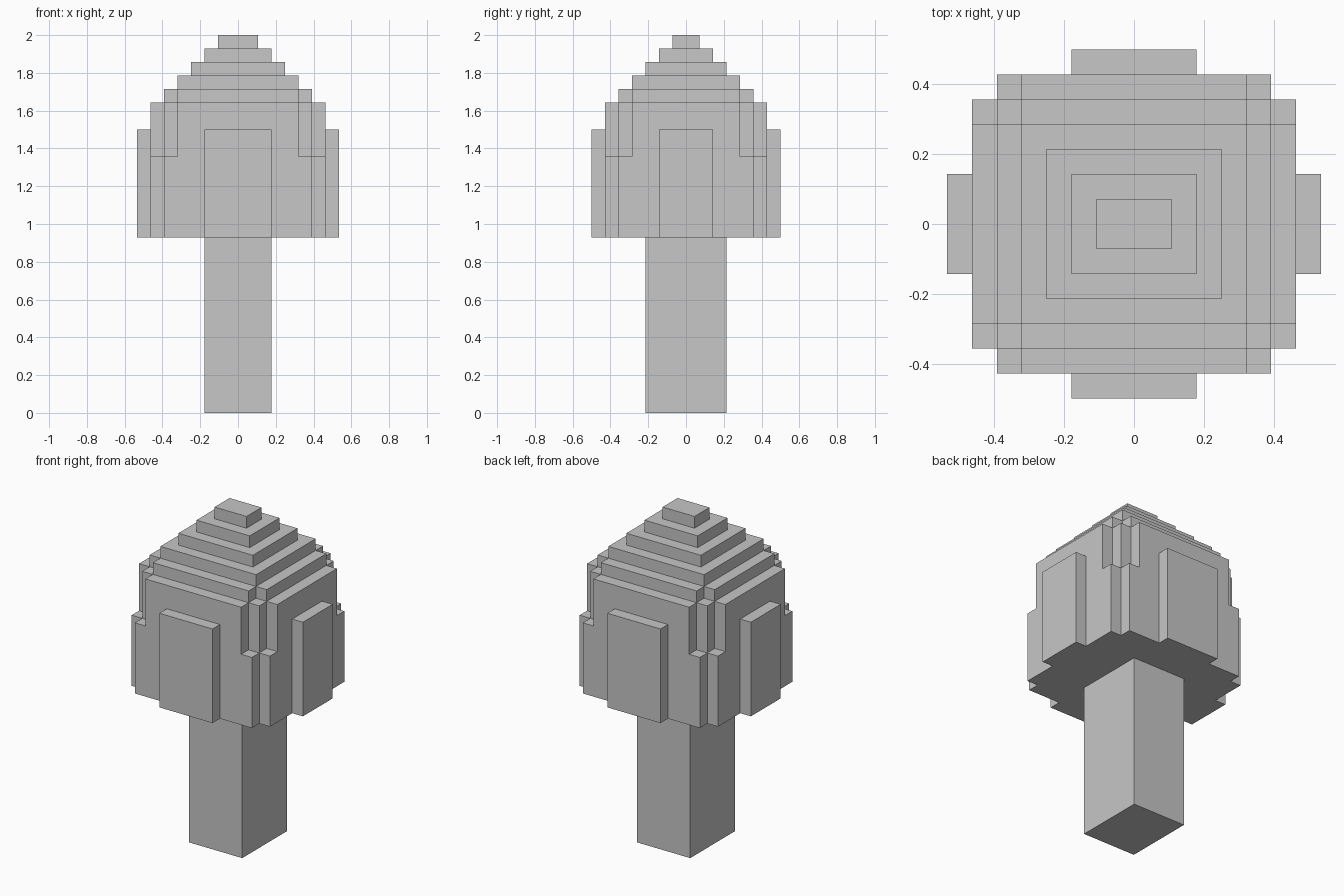
import bpy
import bmesh

if "Cube" in bpy.data.objects:
    bpy.data.objects.remove(bpy.data.objects["Cube"], do_unlink=True)

U = 2 / 28          # edge of one block
BASE, TOP = 13, 23  # canopy underside and shoulder, in blocks

grey = bpy.data.materials.new("plain_grey")
grey.use_nodes = True
colour = (0.57, 0.57, 0.57, 1)
grey.diffuse_color = colour
grey.node_tree.nodes["Principled BSDF"].inputs["Base Color"].default_value = colour


def block(name, x, y, z, mirror_x=False, mirror_y=False):
    """Box spanning the given block ranges, optionally mirrored about the axes."""
    bm = bmesh.new()
    bmesh.ops.create_cube(bm, size=1)
    for v in bm.verts:
        v.co = [(lo + (c + 0.5) * (hi - lo)) * U
                for c, (lo, hi) in zip(v.co, (x, y, z))]
    mesh = bpy.data.meshes.new(name)
    bm.to_mesh(mesh)
    bm.free()
    mesh.materials.append(grey)
    ob = bpy.data.objects.new(name, mesh)
    bpy.context.collection.objects.link(ob)
    if mirror_x or mirror_y:
        mod = ob.modifiers.new("Mirror", "MIRROR")
        mod.use_axis = (mirror_x, mirror_y, False)
        mod.use_mirror_merge = False
    return ob


def span(half):
    return (-half, half)


# Trunk
block("trunk", span(2.5), span(3), (0, BASE))

# Canopy body with a wall on each side
block("canopy_core", span(5.5), span(5), (BASE, TOP))
block("front_back_walls", span(4.5), (5, 6), (BASE, TOP), mirror_y=True)
block("side_walls", (5.5, 6.5), span(4), (BASE, TOP), mirror_x=True)

# Shorter strips beside the corners
block("front_back_corner_strips", (4.5, 5.5), (5, 6), (BASE, 19), True, True)
block("side_corner_strips", (5.5, 6.5), (4, 5), (BASE, 19), True, True)

# Raised panel in the middle of each side
block("front_back_panels", span(2.5), (6, 7), (BASE, 21), mirror_y=True)
block("side_panels", (6.5, 7.5), span(2), (BASE, 21), mirror_x=True)

# Lowest roof step, notched at its corners
block("roof_step_base", span(5.5), span(4), (TOP, TOP + 1))
block("roof_step_base_edges", span(4.5), (4, 5), (TOP, TOP + 1), mirror_y=True)

# Stepped roof
for i in range(4):
    z = TOP + 1 + i
    block(f"roof_step_{i + 1}", span(4.5 - i), span(4 - i), (z, z + 1))
